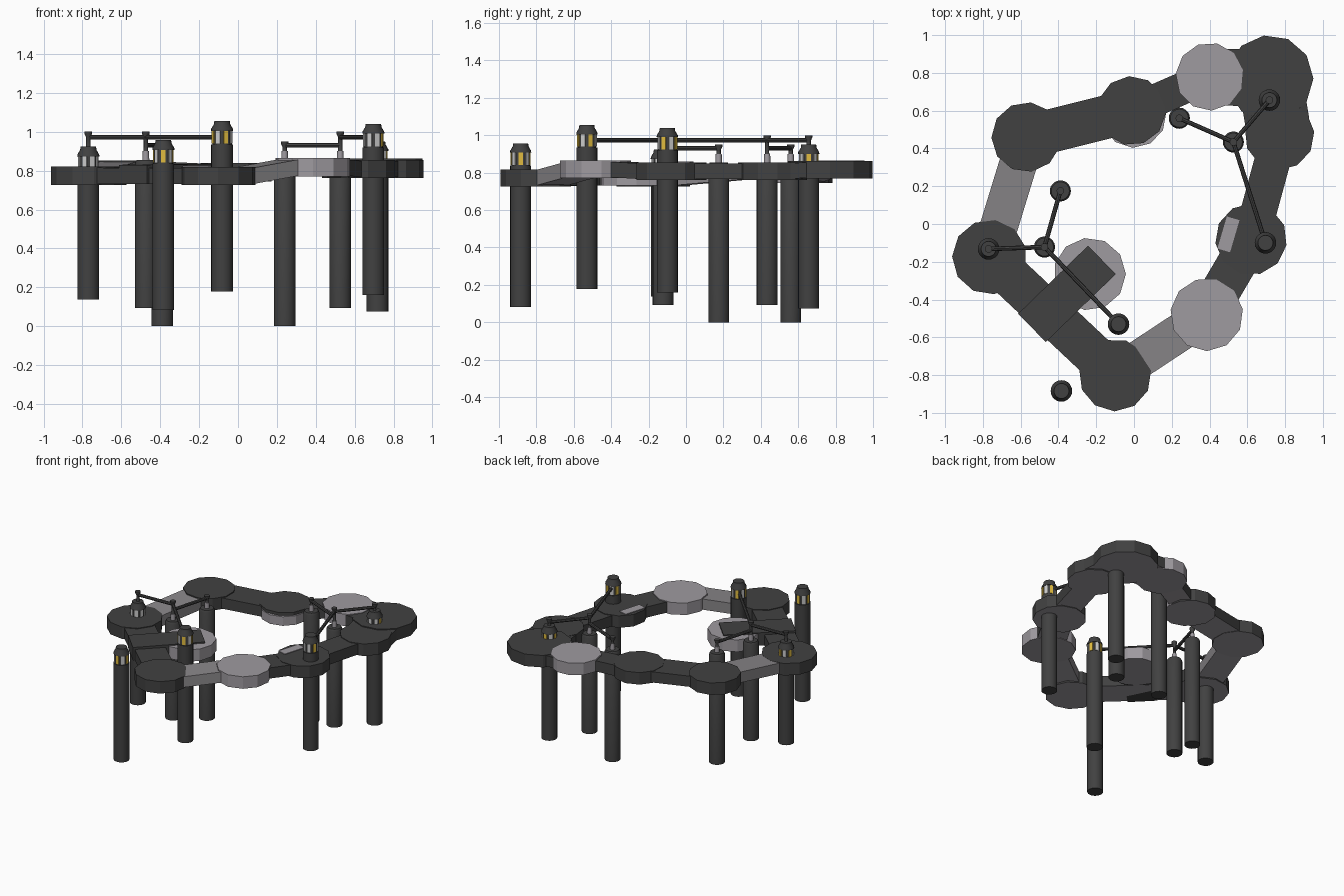
import bpy, bmesh, math
from mathutils import Vector

if "Cube" in bpy.data.objects:
    bpy.data.objects.remove(bpy.data.objects["Cube"])


def mat(name, c):
    m = bpy.data.materials.new(name)
    m.diffuse_color = (*c, 1)
    m.use_nodes = True
    m.node_tree.nodes["Principled BSDF"].inputs["Base Color"].default_value = m.diffuse_color
    return m


DARK = mat("dark_grey", (0.053, 0.053, 0.053))
MID = mat("mid_grey", (0.25, 0.24, 0.25))
LIGHT = mat("light_grey", (0.345, 0.325, 0.35))
YELLOW = mat("lamp_yellow", (0.75, 0.5, 0.05))
GLASS = mat("pale_glass", (0.6, 0.6, 0.6))


def finish(bm, name, mats, smooth=False):
    bmesh.ops.recalc_face_normals(bm, faces=bm.faces)
    if len(mats) > 1:  # second colour goes underneath
        for f in bm.faces:
            f.material_index = int(f.normal.z < -0.5)
    me = bpy.data.meshes.new(name)
    bm.to_mesh(me)
    bm.free()
    for m in mats:
        me.materials.append(m)
    ob = bpy.data.objects.new(name, me)
    bpy.context.collection.objects.link(ob)
    if smooth:
        bpy.context.view_layer.objects.active = ob
        ob.select_set(True)
        bpy.ops.object.shade_smooth_by_angle(angle=math.radians(35))
        ob.select_set(False)
    return ob


def lathe(name, x, y, profile, n, mats, turn=0.0, smooth=True):
    """Closed turned solid from (radius, z) pairs."""
    bm = bmesh.new()
    rings = [[bm.verts.new((x + r * math.cos(turn + math.tau * i / n),
                            y + r * math.sin(turn + math.tau * i / n), z))
              for i in range(n)] for r, z in profile]
    for a, b in zip(rings, rings[1:]):
        for i in range(n):
            j = (i + 1) % n
            bm.faces.new((a[i], a[j], b[j], b[i]))
    bm.faces.new(rings[0])
    bm.faces.new(rings[-1])
    return finish(bm, name, mats, smooth)


def platform(name, x, y, r, top, m, turn=0.0, thick=0.093):
    lathe(name, x, y, [(r, top - thick), (r, top)], 11, [m, LIGHT], turn, False)


def bridge(name, a, b, half, mats, thick=0.093):
    """Flat walkway between two (x, y, top) points."""
    a, b = Vector(a), Vector(b)
    d = b - a
    s = Vector((-d.y, d.x, 0)).normalized() * half
    t = Vector((0, 0, thick))
    bm = bmesh.new()
    v = [bm.verts.new(p) for p in (a - s, a + s, b + s, b - s,
                                   a - s - t, a + s - t, b + s - t, b - s - t)]
    for f in ((0, 1, 2, 3), (4, 5, 6, 7), (0, 1, 5, 4), (1, 2, 6, 5), (2, 3, 7, 6), (3, 0, 4, 7)):
        bm.faces.new([v[i] for i in f])
    finish(bm, name, mats)


def rod(name, a, b, r=0.012):
    a, b = Vector(a), Vector(b)
    bm = bmesh.new()
    bmesh.ops.create_cone(bm, cap_ends=True, segments=8, radius1=r, radius2=r, depth=(b - a).length)
    q = (b - a).to_track_quat('Z', 'Y')
    for v in bm.verts:
        v.co = q @ v.co + (a + b) / 2
    finish(bm, name, [DARK], True)


# Ring of platforms: x, y, radius, top height, colour, turn
P = [(-0.57, 0.46, 0.185, 0.853, DARK, 0.3),
     (-0.013, 0.60, 0.183, 0.838, DARK, 0.5),
     (0.40, 0.78, 0.18, 0.866, LIGHT, 0.2),
     (0.72, 0.77, 0.23, 0.862, DARK, 0.0),
     (0.77, 0.47, 0.185, 0.855, DARK, 0.1),
     (0.62, -0.08, 0.19, 0.854, DARK, 0.4),
     (0.385, -0.48, 0.193, 0.864, LIGHT, 0.15),
     (-0.10, -0.80, 0.192, 0.818, DARK, 0.7),
     (-0.765, -0.175, 0.198, 0.82, DARK, 0.27),
     (-0.235, -0.265, 0.192, 0.825, LIGHT, 0.0)]
for i, (x, y, r, z, m, t) in enumerate(P):
    platform(f"platform_{i + 1}", x, y, r, z, m, t)

# Pale layers showing beside two dark platforms
platform("pale_layer_north", 0.0, 0.575, 0.172, 0.815, LIGHT, 0.1, 0.07)
bridge("pale_layer_east", (0.475, -0.14, 0.859), (0.525, 0.03, 0.859), 0.035, [LIGHT], 0.008)

# Walkways joining neighbouring platforms: from, to, half width, colour
for i, j, h, m in ((0, 1, 0.115, DARK), (1, 2, 0.085, DARK), (2, 3, 0.15, DARK), (3, 4, 0.17, DARK),
                   (4, 5, 0.095, DARK), (5, 6, 0.105, DARK), (6, 7, 0.1, MID),
                   (7, 8, 0.11, DARK), (8, 0, 0.1, MID)):
    a, b = Vector((*P[i][:2], P[i][3] - 0.005)), Vector((*P[j][:2], P[j][3] - 0.005))
    d = Vector((b.x - a.x, b.y - a.y, 0)).normalized()
    a += d * 0.85 * math.sqrt(P[i][2] ** 2 - h * h)
    b -= d * 0.85 * math.sqrt(P[j][2] ** 2 - h * h)
    bridge(f"walkway_{i + 1}", a, b, h, [m, LIGHT], 0.083)

# Side spur with its dark deck lying over the inner pale platform
bridge("spur_walkway", (-0.54, -0.55, 0.83), (-0.17, -0.19, 0.835), 0.105, [DARK], 0.1)


def lantern(name, x, y, base, top, turn, lit):
    s = top - 0.12
    lathe(name + "_shaft", x, y, [(0.056, base), (0.056, s)], 20, [DARK])
    # lamp room with eight panes, some of them lit
    lathe(name + "_lamp_room", x, y, [(0.05, s), (0.05, top - 0.045)], 16, [DARK], turn, False)
    for k in range(8):
        a = turn + math.tau * k / 8
        d = Vector((math.cos(a), math.sin(a), 0))
        c = Vector((x, y, top - 0.05)) + d * 0.047
        side = Vector((-d.y, d.x, 0)) * 0.0115
        bm = bmesh.new()
        vs = [bm.verts.new(c + side * o + d * w + Vector((0, 0, z)))
              for o in (-1, 1) for z in (0, -0.066) for w in (0, 0.006)]
        bmesh.ops.convex_hull(bm, input=vs)
        finish(bm, f"{name}_pane_{k + 1}", [YELLOW if k in lit else GLASS])
    # cap
    lathe(name + "_cap", x, y, [(0.057, top - 0.05), (0.056, top - 0.04), (0.042, top - 0.016),
                                (0.04, top)], 20, [DARK])


def mast(name, x, y, z0, z1):
    lathe(name, x, y, [(0.015, z0), (0.011, z0 + 0.01), (0.011, z1 - 0.03), (0.02, z1 - 0.01), (0.02, z1)],
          12, [DARK])


# Lantern pillars
E = math.pi / 8
for nm, x, y, b, t, r, lit in (("lantern_north_east", 0.717, 0.656, 0.075, 0.95, 0, (0, 2, 4)),
                               ("lantern_east", 0.696, -0.10, 0.16, 1.04, E, (7, 1, 3)),
                               ("lantern_west", -0.77, -0.132, 0.137, 0.923, E, (1, 3)),
                               ("lantern_south", -0.082, -0.53, 0.178, 1.055, E, (6, 0, 2, 4)),
                               ("lantern_outer", -0.384, -0.884, 0.083, 0.957, 0, (0, 2, 4, 6))):
    lantern(nm, x, y, b, t, r, lit)
mast("mast_north_east", 0.717, 0.656, 0.945, 1.0)
mast("mast_west", -0.77, -0.132, 0.915, 1.0)

# Plain pillars with a pale collar and mast
for nm, x, y, b, t in (("north", 0.24, 0.56, 0.0, 0.95), ("inner_east", 0.526, 0.434, 0.093, 1.0),
                       ("inner_north_west", -0.39, 0.175, 0.0, 0.95),
                       ("inner_west", -0.474, -0.122, 0.093, 1.0)):
    lathe("pillar_" + nm, x, y, [(0.056, b), (0.056, 0.84), (0.048, 0.855)], 20, [DARK])
    lathe("collar_" + nm, x, y, [(0.018, 0.85), (0.016, 0.9)], 12, [LIGHT])
    mast("mast_" + nm, x, y, 0.895, t)

# Overhead struts on two levels
H, L = 0.972, 0.93
rod("strut_west", (-0.77, -0.132, H), (-0.474, -0.122, H))
rod("strut_south", (-0.474, -0.122, H), (-0.082, -0.53, H))
rod("strut_north_west", (-0.474, -0.122, L), (-0.39, 0.175, L))
rod("strut_north_east", (0.717, 0.656, H), (0.526, 0.434, H))
rod("strut_east", (0.526, 0.434, H), (0.696, -0.10, H))
rod("strut_north", (0.526, 0.434, L), (0.24, 0.56, L))
